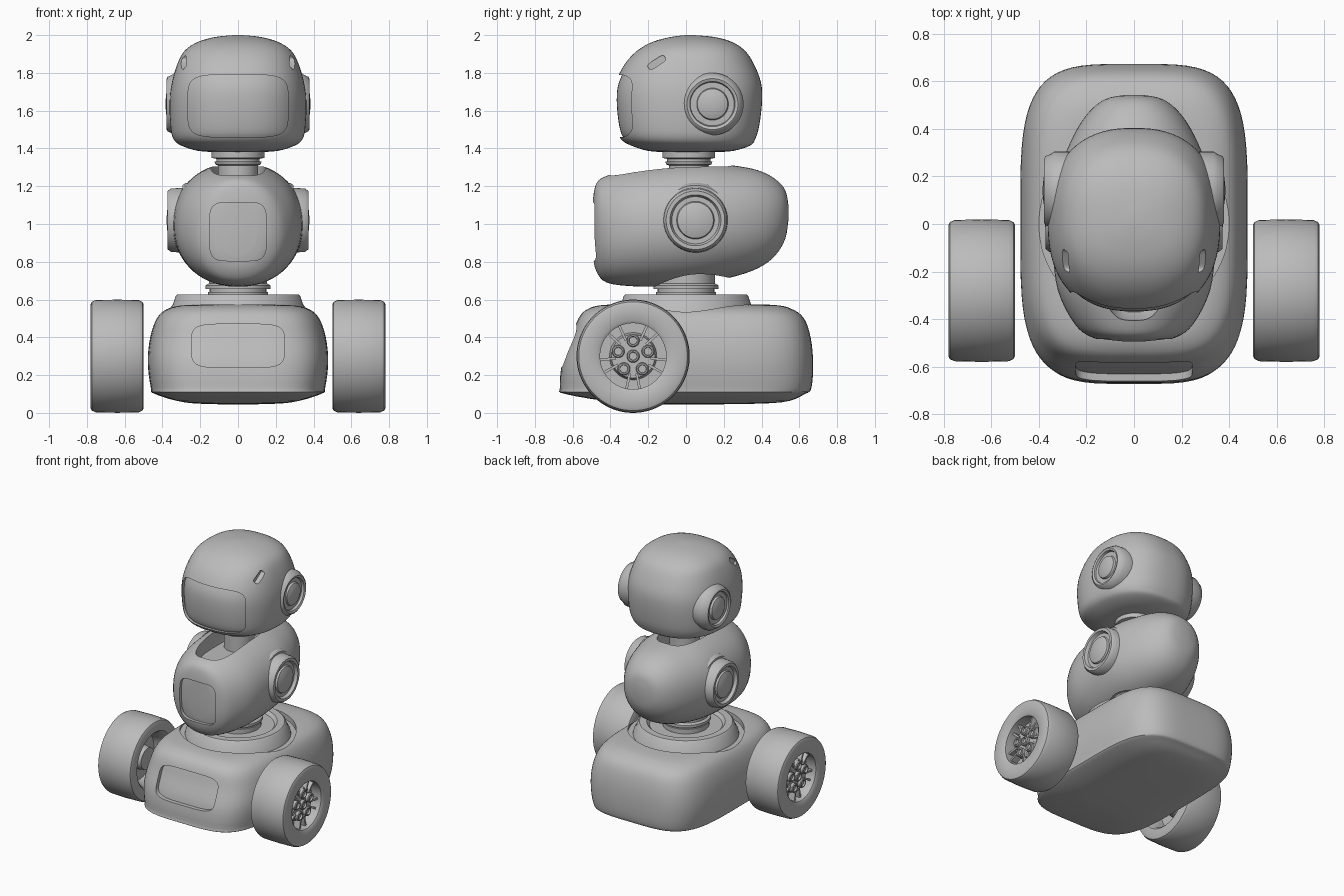
import bpy, bmesh
from math import cos, sin, pi, radians
from mathutils import Matrix, Vector

if "Cube" in bpy.data.objects:
    bpy.data.objects.remove(bpy.data.objects["Cube"])

grey = bpy.data.materials.new("plain_grey")
grey.use_nodes = True
grey.diffuse_color = (0.5, 0.5, 0.5, 1)
grey.node_tree.nodes["Principled BSDF"].inputs["Base Color"].default_value = (0.5, 0.5, 0.5, 1)
parts = []


def finish(name, bm):
    bmesh.ops.recalc_face_normals(bm, faces=bm.faces)
    mesh = bpy.data.meshes.new(name)
    bm.to_mesh(mesh)
    bm.free()
    mesh.materials.append(grey)
    obj = bpy.data.objects.new(name, mesh)
    bpy.context.scene.collection.objects.link(obj)
    parts.append(obj)
    return obj


def smooth_rows(rows, steps=4):
    """Catmull-Rom interpolation through the section rows."""
    vs = [Vector(r) for r in rows]
    out = []
    for i in range(len(vs) - 1):
        a, b, c, d = vs[max(i - 1, 0)], vs[i], vs[i + 1], vs[min(i + 2, len(vs) - 1)]
        for k in range(steps):
            t = k / steps
            out.append(b + (c - a) * (t / 2) + (a * 2 - b * 5 + c * 4 - d) * (t * t / 2)
                       + (b * 3 - a - c * 3 + d) * (t ** 3 / 2))
    return out + [vs[-1]]


def loft(name, rows, axis, power=2.0, segs=48, centre=0.0, loop=False):
    """Superellipse sections (position, half width, low, high) along an axis."""
    bm = bmesh.new()
    rings = []
    for t, half, lo, hi in rows:
        ring = []
        for i in range(segs):
            a = 2 * pi * (i + 0.5) / segs
            c, s = cos(a), sin(a)
            u = centre + half * abs(c) ** (2 / power) * (1 if c > 0 else -1)
            v = (lo + hi) / 2 + (hi - lo) / 2 * abs(s) ** (2 / power) * (1 if s > 0 else -1)
            ring.append(bm.verts.new({"x": (t, u, v), "y": (u, t, v), "z": (u, v, t)}[axis]))
        rings.append(ring)
    pairs = list(zip(rings, rings[1:]))
    if loop:
        pairs.append((rings[-1], rings[0]))
    else:
        bm.faces.new(rings[0])
        bm.faces.new(rings[-1])
    for p, q in pairs:
        for i in range(segs):
            j = (i + 1) % segs
            bm.faces.new((p[i], p[j], q[j], q[i]))
    return finish(name, bm)


def lathe(name, profile, axis, u=0.0, v=0.0, segs=48, loop=False):
    rows = [(t, r, v - r, v + r) for t, r in profile]
    return loft(name, rows, axis, 2, segs, u, loop)


def boolean(obj, tool, operation="DIFFERENCE", keep=False):
    mod = obj.modifiers.new("cut", "BOOLEAN")
    mod.operation = operation
    mod.object = tool
    bpy.context.view_layer.update()
    result = bpy.data.meshes.new_from_object(obj.evaluated_get(bpy.context.evaluated_depsgraph_get()))
    obj.modifiers.clear()
    obj.data = result
    if not keep:
        parts.remove(tool)
        bpy.data.objects.remove(tool)


def inset_panel(body, name, half, lo, hi, back, depth, power=5):
    """Sink a rounded panel that follows the curve of the body's front."""
    prism = loft("panel_cutter", [(-0.9, half, lo, hi), (back, half, lo, hi)], "y", power, 64)
    plate = body.copy()
    plate.data = body.data.copy()
    plate.name = name
    bpy.context.scene.collection.objects.link(plate)
    parts.append(plate)
    normals = [v.normal.copy() for v in plate.data.vertices]
    for v, n in zip(plate.data.vertices, normals):
        v.co -= n * depth
    boolean(plate, prism, "INTERSECT", keep=True)
    boolean(body, prism)


# Base body with front panel and round scoop for the collar
base = loft("base_body", smooth_rows([
    (0.045, 0.08, -0.1, 0.15), (0.055, 0.28, -0.36, 0.5), (0.1, 0.44, -0.64, 0.63),
    (0.135, 0.462, -0.668, 0.665), (0.27, 0.478, -0.655, 0.673), (0.4, 0.465, -0.605, 0.66),
    (0.5, 0.43, -0.57, 0.625), (0.55, 0.375, -0.52, 0.56), (0.572, 0.28, -0.43, 0.46),
    (0.575, 0.1, -0.2, 0.2)]), "z", 4, 72)
inset_panel(base, "base_panel", 0.245, 0.24, 0.47, -0.5, 0.03)
boolean(base, lathe("scoop_cutter", [(0.535, 0.4), (0.8, 0.4)], "z", segs=64))
lathe("base_collar", [(0.5, 0.37), (0.555, 0.36), (0.575, 0.345), (0.62, 0.33), (0.628, 0.32),
                      (0.628, 0.27), (0.605, 0.25), (0.605, 0.1)], "z", segs=64)
lathe("waist", [(0.58, 0.16), (0.64, 0.16), (0.64, 0.15), (0.655, 0.15), (0.655, 0.172),
                (0.675, 0.172), (0.685, 0.155), (0.8, 0.155)], "z")

# Torso with front panel, waist socket and neck slot
torso = loft("torso", smooth_rows([
    (-0.493, 0.1, 0.83, 1.13), (-0.475, 0.18, 0.75, 1.215), (-0.42, 0.25, 0.69, 1.255),
    (-0.28, 0.32, 0.67, 1.295), (-0.1, 0.342, 0.67, 1.32), (0.1, 0.342, 0.69, 1.325),
    (0.25, 0.305, 0.72, 1.31), (0.38, 0.25, 0.765, 1.285), (0.47, 0.19, 0.83, 1.24),
    (0.525, 0.12, 0.92, 1.18), (0.542, 0.04, 1.02, 1.1)]), "y", 2.15, 64)
inset_panel(torso, "torso_panel", 0.15, 0.805, 1.115, -0.36, 0.022)
boolean(torso, lathe("socket_cutter", [(0.5, 0.2), (0.76, 0.2)], "z", v=0.03))
boolean(torso, loft("slot_cutter", [(1.19, 0.13, -0.37, 0.22), (1.25, 0.14, -0.405, 0.24),
                                    (1.5, 0.16, -0.42, 0.26)], "z", 3, 64))
lathe("neck", [(1.15, 0.105), (1.31, 0.105), (1.315, 0.12), (1.33, 0.125), (1.33, 0.115),
               (1.345, 0.115), (1.35, 0.14), (1.4, 0.14)], "z", v=0.015)

# Head with visor and brow slits
head = loft("head", smooth_rows([
    (1.38, 0.1, -0.1, 0.15), (1.387, 0.21, -0.2, 0.25), (1.415, 0.3, -0.29, 0.34),
    (1.45, 0.342, -0.345, 0.367), (1.52, 0.358, -0.37, 0.388), (1.65, 0.362, -0.383, 0.403),
    (1.75, 0.35, -0.372, 0.397), (1.85, 0.32, -0.322, 0.358), (1.92, 0.28, -0.255, 0.31),
    (1.965, 0.21, -0.175, 0.24), (1.99, 0.12, -0.08, 0.15), (2.0, 0.02, 0.0, 0.04)]), "z", 2.4, 72)
inset_panel(head, "visor", 0.265, 1.46, 1.79, -0.12, 0.016)

for side, label in ((1, "left"), (-1, "right")):
    def sided(profile):
        return [(side * t, r) for t, r in profile]

    slit = loft("slit_cutter", [(side * 0.265, 0.052, -0.018, 0.018),
                                (side * 0.5, 0.052, -0.018, 0.018)], "x", 4, 24)
    slit.data.transform(Matrix.Translation((0, -0.155, 1.855)) @ Matrix.Rotation(radians(33), 4, "X"))
    boolean(head, slit)

    # Ear and shoulder discs with domed buttons
    lathe(label + "_ear", sided([
        (0.27, 0.165), (0.335, 0.165), (0.35, 0.155), (0.372, 0.145), (0.378, 0.135), (0.372, 0.12),
        (0.355, 0.115), (0.355, 0.085), (0.37, 0.08), (0.38, 0.055), (0.384, 0.015)]),
        "x", 0.14, 1.635)
    lathe(label + "_shoulder", sided([
        (0.2, 0.198), (0.275, 0.198), (0.295, 0.185), (0.295, 0.172), (0.355, 0.168), (0.372, 0.155),
        (0.372, 0.135), (0.35, 0.125), (0.35, 0.1), (0.362, 0.095), (0.374, 0.06), (0.378, 0.015)]),
        "x", 0.05, 1.02)

    # Wheel: tyre, hub, spokes and hub pins
    wy, wz = -0.28, 0.3
    lathe(label + "_tyre", sided([
        (0.515, 0.2), (0.5, 0.215), (0.5, 0.275), (0.506, 0.288), (0.525, 0.297), (0.64, 0.3),
        (0.755, 0.297), (0.774, 0.288), (0.78, 0.275), (0.78, 0.19), (0.77, 0.175), (0.6, 0.175)]),
        "x", wy, wz, 64, loop=True)
    lathe(label + "_hub", sided([(0.56, 0.08), (0.63, 0.09), (0.63, 0.178), (0.69, 0.178),
                                 (0.69, 0.125), (0.73, 0.115), (0.73, 0.02)]), "x", wy, wz)
    bm = bmesh.new()
    for k in range(5):
        for lean in (-0.2, 0.2):
            angle = 2 * pi * (k + 0.5) / 5
            turn = Matrix.Rotation(angle + lean, 4, "X")
            bmesh.ops.create_cube(bm, size=1, matrix=Matrix.Translation((side * 0.715, wy, wz)) @ turn
                                  @ Matrix.Translation((0, 0, 0.135))
                                  @ Matrix.Diagonal((0.05, 0.014, 0.085, 1)))
    finish(label + "_spokes", bm)
    pins = [(0, 0)] + [(0.083 * sin(2 * pi * k / 5), 0.083 * cos(2 * pi * k / 5)) for k in range(5)]
    for dy, dz in pins:
        lathe(label + "_hub_pin", sided([(0.7, 0.034), (0.75, 0.034), (0.755, 0.029), (0.755, 0.022),
                                         (0.742, 0.02), (0.742, 0.005)]), "x", wy + dy, wz + dz, 20)

# Smooth shading with sharp edges kept
bpy.ops.object.select_all(action="DESELECT")
for obj in parts:
    obj.select_set(True)
bpy.context.view_layer.objects.active = base
bpy.ops.object.shade_smooth_by_angle(angle=radians(35))
